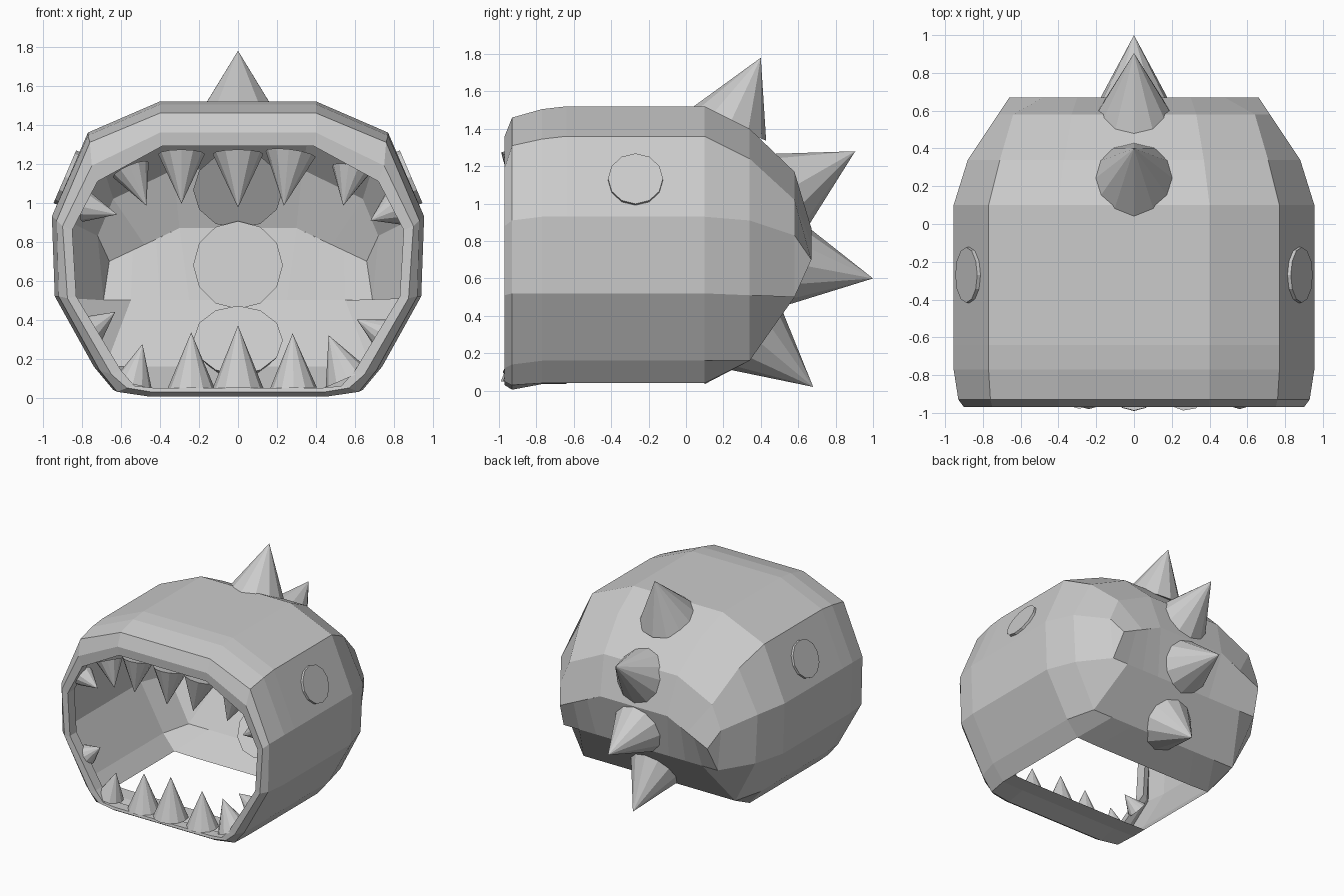
import bpy
import bmesh
from mathutils import Vector

cube = bpy.data.objects.get("Cube")
if cube:
    bpy.data.objects.remove(cube, do_unlink=True)

grey = bpy.data.materials.new("plain grey")
grey.use_nodes = True
colour = (0.6, 0.6, 0.6, 1)
grey.diffuse_color = colour
grey.node_tree.nodes["Principled BSDF"].inputs["Base Color"].default_value = colour


def finish(bm, name):
    mesh = bpy.data.meshes.new(name)
    bm.to_mesh(mesh)
    bm.free()
    mesh.materials.append(grey)
    obj = bpy.data.objects.new(name, mesh)
    bpy.context.collection.objects.link(obj)
    return obj


def add_ring(bm, y, half):
    """Mirrored cross-section, clockwise from the top right corner."""
    points = list(half) + [(-x, z) for x, z in reversed(half)]
    return [bm.verts.new((x, y, z)) for x, z in points]


def bridge(bm, a, b, skip=()):
    n = len(a)
    for i in range(n):
        if i not in skip:
            j = (i + 1) % n
            bm.faces.new((a[i], a[j], b[j], b[i]))


def cone(name, base, tip, radius, top=0.0):
    base, tip = Vector(base), Vector(tip)
    axis = tip - base
    bm = bmesh.new()
    bmesh.ops.create_cone(bm, cap_ends=True, segments=12, radius1=radius,
                          radius2=top, depth=axis.length)
    obj = finish(bm, name)
    obj.rotation_mode = 'QUATERNION'
    obj.rotation_quaternion = axis.to_track_quat('Z', 'Y')
    obj.location = (base + tip) / 2
    return obj


# Half cross-sections of the hood, from the crown down to the bottom
BODY = [(.40, 1.52), (.77, 1.36), (.955, .93), (.94, .52), (.74, .16), (.64, .04), (.45, .035)]
LIP = [(.40, 1.46), (.76, 1.31), (.93, .91), (.92, .52), (.71, .14), (.62, .03), (.45, .005)]
FRONT = [(.40, 1.36), (.75, 1.19), (.90, .88), (.875, .51), (.65, .12), (.57, .05), (.45, .03)]
MOUTH = [(.39, 1.29), (.72, 1.11), (.85, .86), (.83, .52), (.60, .14), (.53, .06), (.43, .05)]
NAPE = [(.37, 1.40), (.71, 1.24), (.88, .91), (.86, .51), (.68, .16), (.50, .16), (.30, .16)]
REAR = [(.33, 1.17), (.64, 1.02), (.72, .83), (.69, .50), (.55, .50), (.40, .50), (.25, .50)]
RIDGE = [(.30, .87), (.48, .785), (.66, .70), (.66, .70), (.54, .757), (.42, .813), (.30, .87)]

# Thin hood shell, open at the mouth and under the neck, closed by a ridge at the back
bm = bmesh.new()
shoulder = [(x, z - .015 if z > 1 else z) for x, z in BODY]
rings = [add_ring(bm, y, half) for y, half in (
    (-.93, LIP), (-.77, shoulder), (-.64, BODY), (.10, BODY),
    (.34, NAPE), (.58, REAR), (.67, RIDGE))]
for k in range(len(rings) - 1):
    neck_hole = (5, 6, 7) if k == 2 else ()
    bridge(bm, rings[k], rings[k + 1], neck_hole)
bmesh.ops.remove_doubles(bm, verts=bm.verts, dist=.0005)
finish(bm, "hood_shell")

# Thick bevelled rim round the mouth
bm = bmesh.new()
rings = [add_ring(bm, y, half) for y, half in (
    (-.93, LIP), (-.97, FRONT), (-.965, MOUTH), (-.88, MOUTH), (-.89, FRONT))]
for k, ring in enumerate(rings):
    bridge(bm, ring, rings[(k + 1) % len(rings)])
bmesh.ops.recalc_face_normals(bm, faces=bm.faces)
finish(bm, "mouth_rim")

# Row of spikes down the back: (y, z) of base and tip, radius
for n, (by, bz, ty, tz, size) in enumerate((
        (.234, 1.427, .40, 1.78, .215), (.53, 1.065, .905, 1.28, .23),
        (.57, .68, 1.0, .60, .23), (.35, .295, .68, .02, .23))):
    cone(f"back_spike_{n + 1}", (0, by, bz), (0, ty, tz), size)

# Upper and lower teeth: (x, z) of base and tip, radius
UPPER = ((0, 1.25, 0, .975, .13), (-.29, 1.25, -.29, .995, .12), (.27, 1.25, .235, .985, .13),
         (-.55, 1.17, -.47, .985, .10), (.58, 1.17, .54, .985, .10),
         (-.78, .98, -.62, .94, .08), (.80, .97, .68, .91, .09))
LOWER = ((0, .05, 0, .37, .13), (-.24, .05, -.24, .335, .12), (.285, .05, .28, .33, .12),
         (-.54, .07, -.49, .275, .10), (.56, .10, .465, .32, .12),
         (-.75, .35, -.63, .44, .08), (.74, .33, .61, .40, .08))
for label, teeth, lean in (("upper", UPPER, .05), ("lower", LOWER, 0)):
    for n, (bx, bz, tx, tz, size) in enumerate(teeth):
        cone(f"{label}_tooth_{n + 1}", (bx, -.86, bz), (tx, -.86 - lean, tz), size)

# Round side discs
for side, label in ((1, "left"), (-1, "right")):
    centre = Vector((side * .868, -.27, 1.125))
    out = Vector((side * .43, 0, .185)).normalized()
    cone(f"{label}_disc", centre - out * .03, centre + out * .022, .147, .147)
